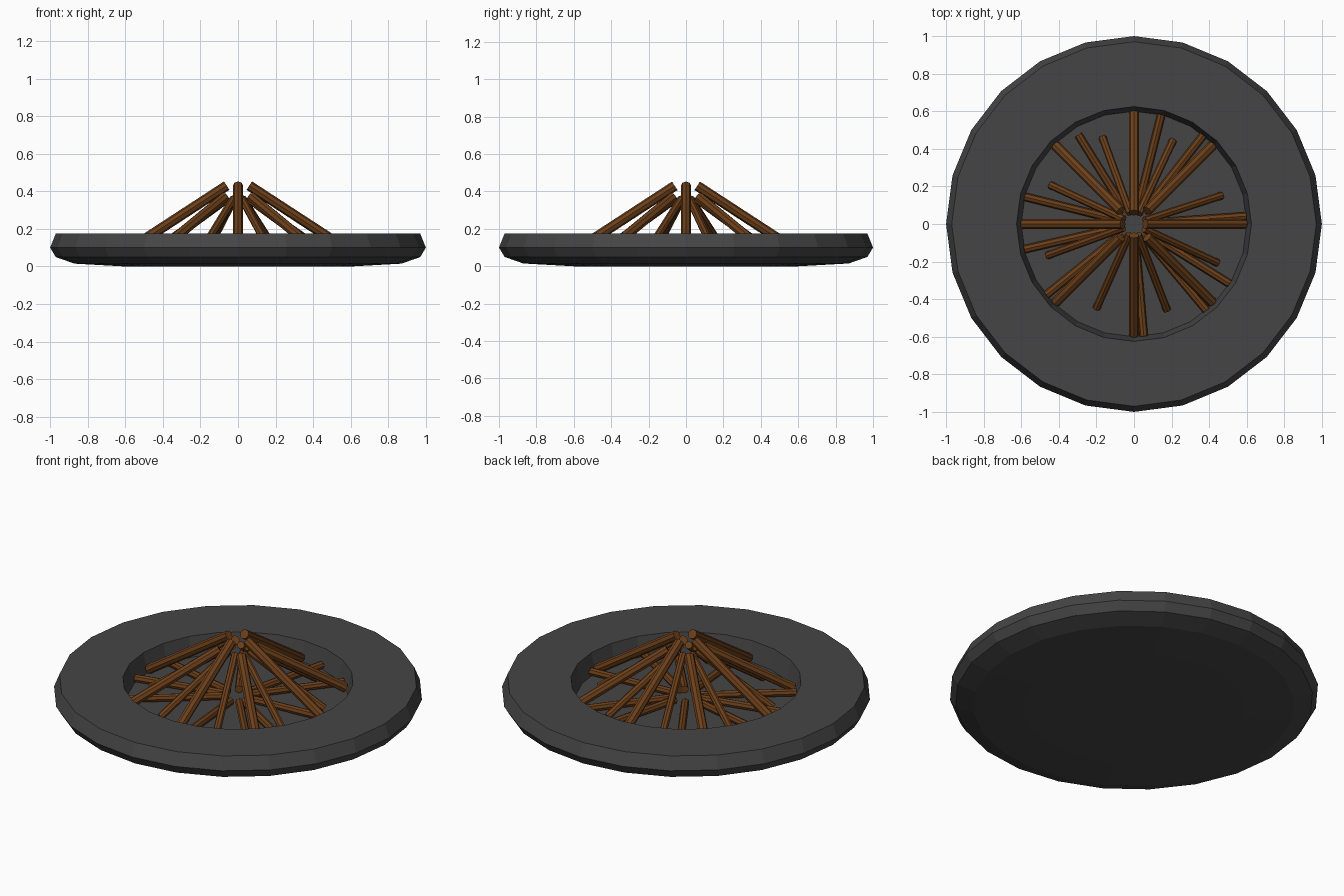
import bpy, bmesh, math
from mathutils import Vector

if "Cube" in bpy.data.objects:
    bpy.data.objects.remove(bpy.data.objects["Cube"])


def material(name, rgb):
    m = bpy.data.materials.new(name)
    m.diffuse_color = (*rgb, 1)
    m.use_nodes = True
    m.node_tree.nodes["Principled BSDF"].inputs["Base Color"].default_value = m.diffuse_color
    return m


def finish(name, bm, mat):
    bmesh.ops.recalc_face_normals(bm, faces=bm.faces)
    me = bpy.data.meshes.new(name)
    bm.to_mesh(me)
    bm.free()
    me.materials.append(mat)
    ob = bpy.data.objects.new(name, me)
    bpy.context.collection.objects.link(ob)
    return ob


stone = material("dark_stone", (0.06, 0.06, 0.06))
wood = material("wood", (0.15, 0.05, 0.01))

# Stone bowl: lathed low-poly profile with a recessed floor
profile = [(0, 0.06), (0.60, 0.06), (0.625, 0.175), (0.97, 0.175), (1.0, 0.10),
           (0.97, 0.05), (0.87, 0.015), (0.6, 0.0), (0, 0.0)]
bm = bmesh.new()
verts = [bm.verts.new((r, 0, z)) for r, z in profile]
edges = [bm.edges.new(p) for p in zip(verts, verts[1:])]
bmesh.ops.spin(bm, geom=verts + edges, cent=(0, 0, 0), axis=(0, 0, 1),
               angle=math.tau, steps=24, use_duplicate=False)
bmesh.ops.remove_doubles(bm, verts=bm.verts, dist=0.0005)
finish("fire_pit_bowl", bm, stone)


def log(name, foot, top, radius):
    """Eight-sided stick between two points."""
    a, b = Vector(foot), Vector(top)
    d = b - a
    bm = bmesh.new()
    bmesh.ops.create_cone(bm, cap_ends=True, segments=8, radius1=radius,
                          radius2=radius, depth=d.length)
    ob = finish(name, bm, wood)
    ob.location = (a + b) / 2
    ob.rotation_mode = 'QUATERNION'
    ob.rotation_quaternion = d.to_track_quat('Z', 'Y')


def polar(r, deg, z):
    t = math.radians(deg)
    return (r * math.cos(t), r * math.sin(t), z)


# Large logs leaning together at the peak
for i in range(8):
    a = i * 45
    if i % 2:
        log("leaning_log", polar(0.59, a, 0.085), polar(0.10, a, 0.37), 0.027)
    else:
        log("peak_log", polar(0.59, a, 0.085), polar(0.06, a, 0.43), 0.027)

# Shorter sticks between them
for a in (65, 18, -25, -69, -114, -160, 155, 110):
    log("short_stick", polar(0.49, a, 0.075), polar(0.06, a, 0.36), 0.021)

# Sticks lying on the floor of the bowl
for a in (76, 52, 4, -32, -50, -85, -141, -167, 166, 122):
    r = 0.56 if a == 122 else 0.60
    log("floor_stick", polar(r, a, 0.085), polar(0.08, a, 0.085), 0.022)
